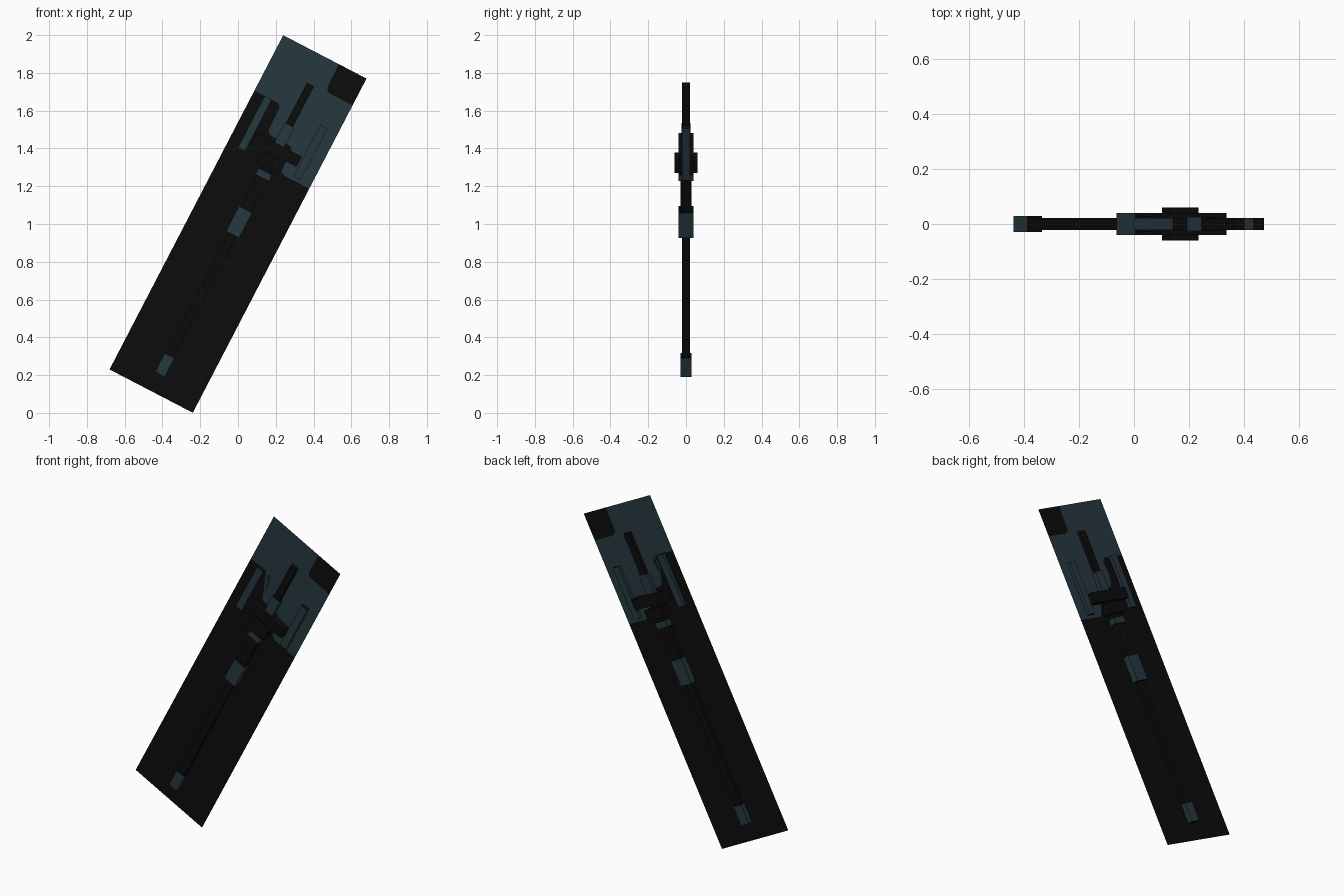
import bpy, bmesh, math
from mathutils import Matrix, Vector

if "Cube" in bpy.data.objects:
    bpy.data.objects.remove(bpy.data.objects["Cube"])

# Everything is laid out upright (x across, z along the staff), then tilted
TILT = Matrix.Translation((0, 0, 1)) @ Matrix.Rotation(math.radians(27.46), 4, 'Y')


def material(name, rgb):
    m = bpy.data.materials.new(name)
    m.diffuse_color = (*rgb, 1)
    m.use_nodes = True
    m.node_tree.nodes["Principled BSDF"].inputs["Base Color"].default_value = m.diffuse_color
    return m


BLACK = material("black", (0.0035, 0.0035, 0.0035))
TEAL = material("dark teal", (0.019, 0.040, 0.049))


def finish(name, bm):
    bm.transform(TILT)
    me = bpy.data.meshes.new(name)
    bm.to_mesh(me)
    bm.free()
    me.materials.append(BLACK)
    me.materials.append(TEAL)
    ob = bpy.data.objects.new(name, me)
    bpy.context.collection.objects.link(ob)


def block(name, width, depth, low, high, teal=False, x=0):
    """Box along the staff; teal blocks keep black end caps."""
    bm = bmesh.new()
    bmesh.ops.create_cube(bm, size=1, matrix=Matrix.Translation((x, 0, (low + high) / 2))
                          @ Matrix.Diagonal((width, depth, high - low, 1)))
    bm.normal_update()
    for f in bm.faces:
        f.material_index = int(teal and abs(f.normal.z) < 0.5)
    finish(name, bm)


def rounded(points, r, steps=5):
    """Open path with its inner corners rounded."""
    pts = [Vector(p) for p in points]
    out = [pts[0]]
    for a, b, c in zip(pts, pts[1:], pts[2:]):
        p, q = b + (a - b).normalized() * r, b + (c - b).normalized() * r
        for i in range(steps + 1):
            t = i / steps
            out.append(p * (1 - t) ** 2 + b * 2 * t * (1 - t) + q * t * t)
    return out + [pts[-1]]


# Staff from pommel to tip
block("shaft", 0.042, 0.042, -0.80, 0.832)
block("pommel", 0.058, 0.06, -0.897, -0.785, True)
block("middle_grip", 0.078, 0.08, -0.063, 0.087, True)
block("upper_shaft", 0.06, 0.06, 0.087, 0.28)
block("collar", 0.08, 0.08, 0.276, 0.313, True)
block("head_base", 0.12, 0.12, 0.335, 0.396)
block("neck", 0.06, 0.06, 0.31, 0.42)
block("crossbar", 0.27, 0.08, 0.411, 0.473)
block("tip_socket", 0.056, 0.05, 0.465, 0.588, True)
for side, sign in (("left", -1), ("right", 1)):
    block(side + "_prong", 0.042, 0.042, 0.358, 0.667, True, sign * 0.166)

# Thin two-colour backing sheet, split along two rounded border lines
W, H = 0.2485, 0.997
border = rounded([(-W, 0.667), (-0.088, 0.667), (-0.088, 0.495),
                  (0.073, 0.495), (0.073, 0.34), (W, 0.34)], 0.035)
corner = rounded([(W, 0.837), (0.084, 0.837), (0.084, H)], 0.04)
regions = [
    (border + [Vector((W, -H)), Vector((-W, -H))], 0),
    (border + corner + [Vector((-W, H))], 1),
    (corner + [Vector((W, H))], 0),
]
bm = bmesh.new()
for outline, colour in regions:
    f = bm.faces.new([bm.verts.new((p.x, 0, p.y)) for p in outline])
    f.material_index = colour
bmesh.ops.triangulate(bm, faces=bm.faces[:])
bmesh.ops.remove_doubles(bm, verts=bm.verts[:], dist=1e-5)
bmesh.ops.recalc_face_normals(bm, faces=bm.faces[:])
finish("backing_sheet", bm)
